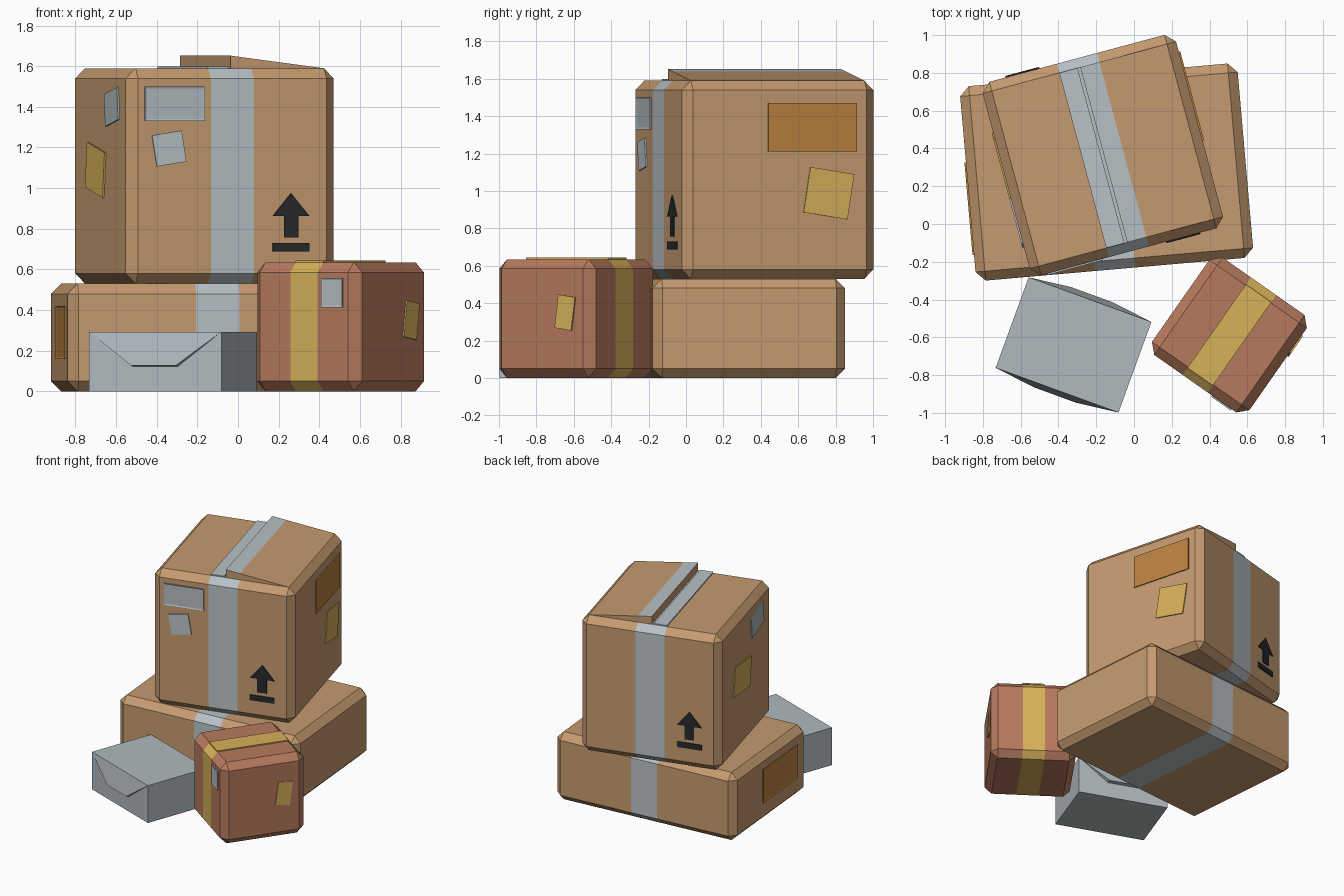
import bpy, bmesh
from math import radians
from mathutils import Matrix, Vector

if "Cube" in bpy.data.objects:
    bpy.data.objects.remove(bpy.data.objects["Cube"])


def material(name, rgb):
    m = bpy.data.materials.new(name)
    m.diffuse_color = (*rgb, 1)
    m.use_nodes = True
    m.node_tree.nodes["Principled BSDF"].inputs["Base Color"].default_value = m.diffuse_color
    return m


CARD = material("cardboard", (0.56, 0.325, 0.16))
RED = material("red cardboard", (0.47, 0.195, 0.11))
TAPE = material("grey tape", (0.48, 0.54, 0.57))
GREY = material("grey paper", (0.44, 0.49, 0.52))
YELLOW = material("yellow tape", (0.68, 0.44, 0.10))
PATCH = material("orange brown patch", (0.50, 0.225, 0.053))
INK = material("black ink", (0.02, 0.022, 0.025))


def finish(bm, name, matrix, *mats):
    bmesh.ops.recalc_face_normals(bm, faces=bm.faces[:])
    me = bpy.data.meshes.new(name)
    bm.to_mesh(me)
    bm.free()
    for m in mats:
        me.materials.append(m)
    ob = bpy.data.objects.new(name, me)
    ob.matrix_world = matrix
    bpy.context.collection.objects.link(ob)
    return ob


def cut_x(bm, *xs):
    for x in xs:
        bmesh.ops.bisect_plane(bm, geom=bm.verts[:] + bm.edges[:] + bm.faces[:],
                               plane_co=(x, 0, 0), plane_no=(1, 0, 0))
    bm.normal_update()


def cuboid(bm, size, centre=(0, 0, 0)):
    bmesh.ops.create_cube(bm, size=1, matrix=Matrix.Translation(centre) @ Matrix.Diagonal((*size, 1)))


def place(x, y, z, deg):
    return Matrix.Translation((x, y, z)) @ Matrix.Rotation(radians(deg), 4, 'Z')


def carton(name, size, matrix, mat, tape_mat, tape_half):
    """Chamfered box standing on its frame, with a tape band around the middle."""
    bm = bmesh.new()
    cuboid(bm, size, (0, 0, size[2] / 2))
    bmesh.ops.bevel(bm, geom=bm.edges[:], offset=0.05, segments=1, affect='EDGES', profile=0.5)
    cut_x(bm, -tape_half, tape_half)
    for f in bm.faces:
        f.material_index = int(abs(f.calc_center_median().x) < tape_half)
    return finish(bm, name, matrix, mat, tape_mat)


SIDES = {"front": 0, "right": 90, "back": 180, "left": 270}


def side_frame(matrix, size, side, u, z, tilt=0):
    """Frame on a box side: x runs right as seen from outside, -y points out."""
    half = size[1] / 2 if side in ("front", "back") else size[0] / 2
    return (matrix @ Matrix.Rotation(radians(SIDES[side]), 4, 'Z')
            @ Matrix.Translation((u, -half, z)) @ Matrix.Rotation(radians(-tilt), 4, 'Y'))


def sticker(name, frame, w, h, mat, framed=False):
    bm = bmesh.new()
    t = 0.008
    cuboid(bm, (w, t, h), (0, -t / 2, 0))
    if framed:
        bm.normal_update()
        face = [f for f in bm.faces if f.normal.y < -0.5]
        bmesh.ops.inset_region(bm, faces=face, thickness=0.013, depth=-0.004)
    finish(bm, name, frame, mat)


def prism(bm, pts, y0, y1):
    a = bm.faces.new([bm.verts.new((x, y0, z)) for x, z in pts])
    r = bmesh.ops.extrude_face_region(bm, geom=[a])
    bmesh.ops.translate(bm, vec=(0, y1 - y0, 0),
                        verts=[v for v in r["geom"] if isinstance(v, bmesh.types.BMVert)])


# wide bottom carton
wide, wide_m = (1.475, 1.033, 0.53), place(-0.145, 0.275, 0, 5)
carton("wide_carton", wide, wide_m, CARD, TAPE, 0.107)
sticker("wide_carton_patch", side_frame(wide_m, wide, "left", 0.13, 0.29), 0.49, 0.26, PATCH, True)

# cube carton on top
cube, cube_m = (1.06, 1.06, 1.06), place(-0.165, 0.365, 0.53, 15)
carton("cube_carton", cube, cube_m, CARD, TAPE, 0.11)

# raised right flap with its half of the tape
bm = bmesh.new()
prism(bm, [(0.005, 1.055), (0.48, 1.055), (0.48, 1.06), (0.005, 1.122)], -0.48, 0.48)
cut_x(bm, 0.11)
bmesh.ops.recalc_face_normals(bm, faces=bm.faces[:])
for f in bm.faces:
    f.material_index = int(f.normal.z > 0.5 and f.calc_center_median().x < 0.11)
finish(bm, "raised_flap", cube_m, CARD, TAPE)

# other half of the tape, lying flat
bm = bmesh.new()
cuboid(bm, (0.1, 0.96, 0.009), (-0.06, 0, 1.0645))
finish(bm, "flat_top_tape", cube_m, TAPE)

# stickers on the cube carton: side, u, height, tilt, width, height, colour, framed
for name, side, u, z, tilt, w, h, mat, framed in [
        ("front_label", "front", -0.295, 0.885, 0, 0.305, 0.17, GREY, True),
        ("front_note", "front", -0.323, 0.665, 9, 0.152, 0.155, TAPE, False),
        ("left_label", "left", 0.23, 0.87, 8, 0.25, 0.16, GREY, False),
        ("left_note", "left", -0.08, 0.56, -9, 0.34, 0.225, YELLOW, False),
        ("right_patch", "right", 0.179, 0.81, 0, 0.49, 0.26, PATCH, False),
        ("right_note", "right", 0.27, 0.458, -9, 0.245, 0.245, YELLOW, False)]:
    sticker(name, side_frame(cube_m, cube, side, u, z, tilt), w, h, mat, framed)

# this-way-up arrows, front and back
for side in ("front", "back"):
    bm = bmesh.new()
    prism(bm, [(-0.093, 0), (0.093, 0), (0.093, 0.042), (-0.093, 0.042)], 0, -0.008)
    prism(bm, [(-0.036, 0.07), (0.036, 0.07), (0.036, 0.175), (0.093, 0.175),
               (0, 0.287), (-0.093, 0.175), (-0.036, 0.175)], 0, -0.008)
    finish(bm, side + "_up_arrow", side_frame(cube_m, cube, side, 0.298, 0.158), INK)

# small red carton
red, red_m = (0.63, 0.63, 0.635), place(0.505, -0.5875, 0, -35)
carton("red_carton", red, red_m, RED, YELLOW, 0.082)
bm = bmesh.new()
cuboid(bm, (0.164, 0.54, 0.009), (0, 0, 0.6395))
finish(bm, "red_carton_top_tape", red_m, YELLOW)
sticker("red_carton_label", side_frame(red_m, red, "front", 0.172, 0.485), 0.125, 0.145, GREY, True)
sticker("red_carton_note", side_frame(red_m, red, "right", 0.151, 0.35, -8), 0.11, 0.18, YELLOW)

# grey wrapped parcel with folded end flaps
parcel, parcel_m = (0.692, 0.51, 0.293), place(-0.32, -0.64, 0, -20)
bm = bmesh.new()
cuboid(bm, parcel, (0, 0, parcel[2] / 2))
finish(bm, "wrapped_parcel", parcel_m, GREY)
for side in ("front", "back"):
    bm = bmesh.new()
    pts = [(-0.346, 0.293), (0.346, 0.293), (0.118, 0.122), (-0.118, 0.122)]
    inner = [bm.verts.new((x, 0, z)) for x, z in pts]
    outer = [bm.verts.new((x, -0.028, z + 0.006)) for x, z in pts[2:]]
    a, b, c, d = inner
    e, f = outer
    for vs in [(a, b, e, f), (b, c, e), (a, f, d), (d, f, e, c), (a, d, c, b)]:
        bm.faces.new(vs)
    finish(bm, side + "_parcel_flap", side_frame(parcel_m, parcel, side, 0, 0), GREY)
